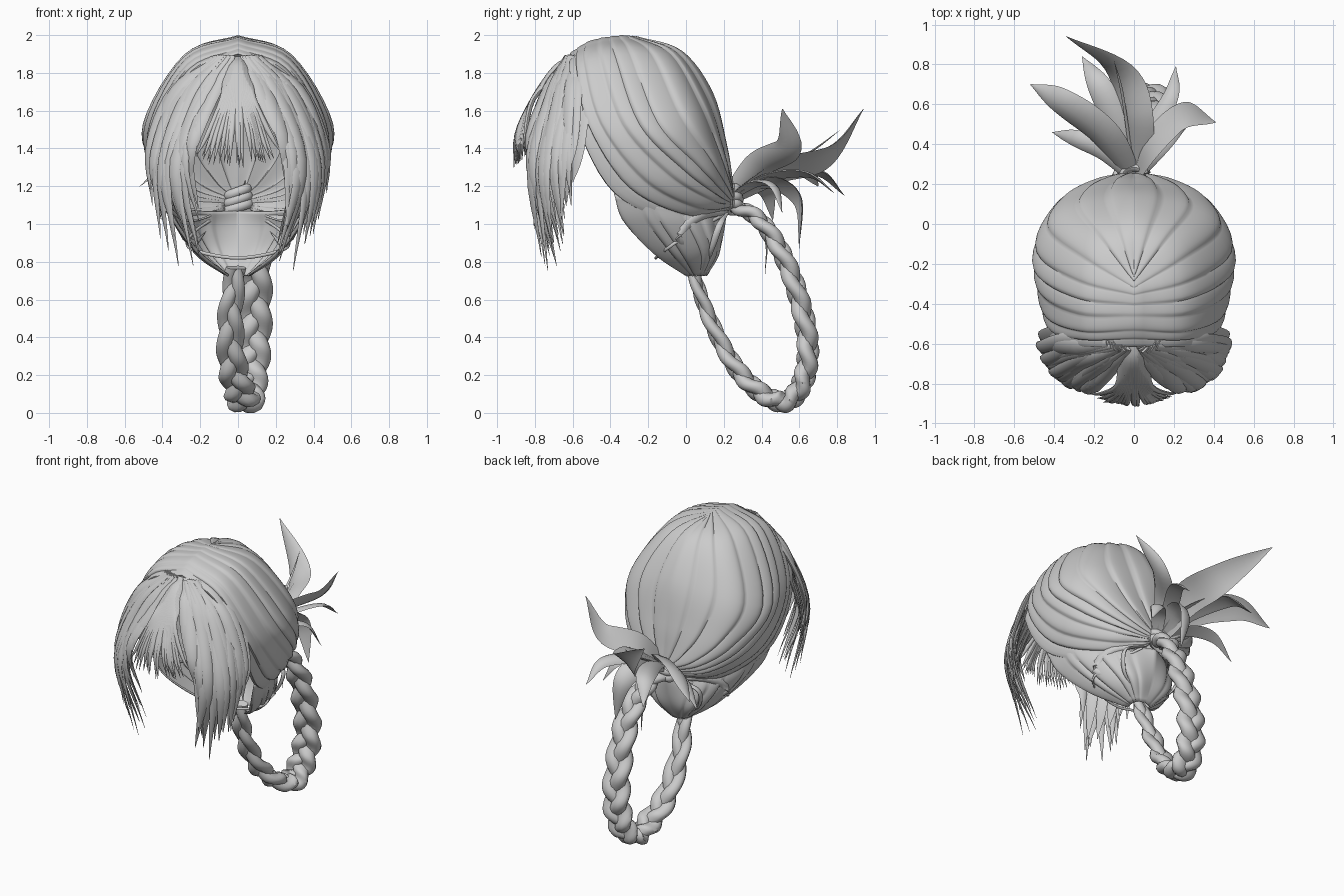
import bpy, bmesh, math, random
from mathutils import Vector as V

if "Cube" in bpy.data.objects:
    bpy.data.objects.remove(bpy.data.objects["Cube"])
random.seed(4)

hair = bpy.data.materials.new("hair grey")
hair.use_nodes = True
hair.diffuse_color = (0.6, 0.6, 0.6, 1)
hair.node_tree.nodes["Principled BSDF"].inputs["Base Color"].default_value = (0.6, 0.6, 0.6, 1)


def sample(pts, t):
    """Point on a smooth curve through pts, t from 0 to 1."""
    n = len(pts) - 1
    i = min(int(t * n), n - 1)
    f = t * n - i
    b, c = V(pts[i]), V(pts[i + 1])
    a = V(pts[i - 1]) if i > 0 else 2 * b - c
    d = V(pts[i + 2]) if i + 2 <= n else 2 * c - b
    return b + 0.5 * f * (c - a + f * (2 * a - 5 * b + 4 * c - d + f * (3 * (b - c) + d - a)))


def finish(bm, name):
    me = bpy.data.meshes.new(name)
    bm.to_mesh(me)
    bm.free()
    me.materials.append(hair)
    ob = bpy.data.objects.new(name, me)
    bpy.context.collection.objects.link(ob)
    bpy.ops.object.select_all(action="DESELECT")
    ob.select_set(True)
    bpy.context.view_layer.objects.active = ob
    bpy.ops.object.shade_smooth_by_angle(angle=math.radians(50))
    return ob


def loft(bm, rings):
    """Skin closed rings of points and cap both ends."""
    vs = [[bm.verts.new(p) for p in r] for r in rings]
    k = len(vs[0])
    faces = [bm.faces.new((a[j], a[(j + 1) % k], b[(j + 1) % k], b[j]))
             for a, b in zip(vs, vs[1:]) for j in range(k)]
    faces += [bm.faces.new(vs[0][::-1]), bm.faces.new(vs[-1])]
    bmesh.ops.recalc_face_normals(bm, faces=faces)


def leaf(t):
    return 0.2 + 0.8 * math.sin(math.pi * min(1, t * 0.95 + 0.05)) ** 0.8 if t < 0.5 else max(0.02, 1 - (2 * t - 1) ** 1.7)


def strand(t):
    return min(1, 0.45 + 2 * t) * max(0.04, 1 - t ** 3.5)


def lock(bm, pts, width, thick, across, shape=strand, cup=0.0, steps=16, sides=8):
    """Flattened tapering lock; across is its wide direction."""
    rings = []
    for i in range(steps + 1):
        t = i / steps
        p = sample(pts, t)
        tan = (sample(pts, min(1, t + 0.02)) - sample(pts, max(0, t - 0.02))).normalized()
        w = V(across)
        w = (w - tan * w.dot(tan)).normalized()
        n = tan.cross(w)
        s = shape(t)
        ring = []
        for j in range(sides):
            a = 2 * math.pi * j / sides
            c = math.cos(a)
            ring.append(p + (w * (c * width) + n * (math.sin(a) * thick + cup * width * c * c)) * s)
        rings.append(ring)
    loft(bm, rings)


def shell(name, guides, strands, height, centre, nu=80, nv=30):
    """Mirrored half shell swept through guide strands, with overlapping ridges."""
    bm = bmesh.new()
    edges = sorted([0, 1] + [(k + random.uniform(-0.4, 0.4)) / strands for k in range(1, strands)])
    grid = []
    for i in range(nu + 1):
        u = i / nu
        k = max(j for j in range(strands) if edges[j] <= u)
        f = (u - edges[k]) / (edges[k + 1] - edges[k])
        ridge = height * (math.sin(math.pi * f ** 0.5) ** 0.8 if 0 < f < 1 else 0)
        row = []
        for j in range(nv + 1):
            v = j / nv
            p = sample([sample(g, v) for g in guides], u)
            out = (p - V(centre)).normalized()
            p += out * ridge * (0.2 + 0.8 * math.sin(math.pi * v))
            p.x = max(0, p.x)
            row.append(bm.verts.new(p))
        grid.append(row)
    for a, b in zip(grid, grid[1:]):
        for j in range(nv):
            bm.faces.new((a[j], a[j + 1], b[j + 1], b[j]))
    bmesh.ops.remove_doubles(bm, verts=bm.verts, dist=0.0005)
    bmesh.ops.recalc_face_normals(bm, faces=bm.faces)
    ob = finish(bm, name)
    ob.modifiers.new("mirror", "MIRROR")
    m = ob.modifiers.new("thickness", "SOLIDIFY")
    m.thickness, m.offset = 0.01, 0


# Main cap, swept from the parting to the tie at the back
shell("hair_cap", [
    [(0, -.61, 1.9), (.24, -.61, 1.8), (.4, -.57, 1.52), (.39, -.38, 1.17), (.27, -.05, 1.02), (.07, .22, 1.07)],
    [(0, -.5, 1.965), (.27, -.5, 1.86), (.45, -.4, 1.53), (.44, -.16, 1.25), (.28, .1, 1.11), (.06, .24, 1.1)],
    [(0, -.36, 1.99), (.27, -.3, 1.89), (.48, -.16, 1.53), (.4, .05, 1.31), (.24, .18, 1.18), (.05, .24, 1.12)],
    [(0, -.3, 1.99), (.2, -.11, 1.89), (.35, .04, 1.61), (.29, .15, 1.38), (.16, .22, 1.22), (.04, .25, 1.14)],
    [(0, -.25, 1.985), (0, -.02, 1.91), (0, .14, 1.69), (0, .21, 1.42), (0, .235, 1.25), (0, .25, 1.14)],
], 9, 0.016, (0, -.2, 1.4))

# Nape hair gathered down into the braid root
shell("nape_hair", [
    [(.39, -.38, 1.16), (.33, -.33, 1.02), (.2, -.17, .85), (.05, 0, .73)],
    [(.35, -.15, 1.1), (.31, -.1, 1.0), (.2, .0, .84), (.06, .05, .73)],
    [(.2, .08, 1.07), (.2, .11, .98), (.14, .14, .85), (.05, .09, .73)],
    [(0, .21, 1.07), (0, .2, .98), (0, .17, .85), (0, .11, .73)],
], 6, 0.015, (0, -.1, 1.15), 48, 16)

# Side fringe curtains, from the temple round to the brow
fringe = [
    [(.14, -.59, 1.88), (.35, -.59, 1.7), (.47, -.61, 1.4), (.48, -.64, 1.12)],
    [(.1, -.61, 1.89), (.29, -.66, 1.68), (.42, -.73, 1.3), (.37, -.7, .92)],
    [(.06, -.62, 1.89), (.2, -.71, 1.69), (.32, -.81, 1.3), (.23, -.74, .8)],
    [(.03, -.62, 1.89), (.1, -.71, 1.75), (.2, -.83, 1.52), (.27, -.83, 1.29)],
]
for side, name in ((1, "left_fringe"), (-1, "right_fringe")):
    bm = bmesh.new()
    count = 19
    for i in range(count):
        s = i / (count - 1)
        pts = [sample([g[k] for g in fringe], s) for k in range(4)]
        pts[3] += V((random.uniform(-.03, .03), random.uniform(-.03, .05), random.uniform(-.04, .1)))
        for p in pts:
            p += V((0, random.uniform(-.015, .015), 0))
            p.x *= side
        lock(bm, pts, random.uniform(.032, .05), .016, (-.6 * side, -.8 + .6 * s, 0))
    # Shorter locks filling behind the curtain
    for i in range(5):
        pts = [sample([g[k] for g in fringe], i / 6) + V((-.02, .04, 0)) for k in range(4)]
        pts[3].z += .1
        lock(bm, [(p.x * side, p.y, p.z) for p in pts], .055, .01, (-.6 * side, -.8, 0))
    finish(bm, name)

# Centre fringe, a narrow ridged stem that fans into fine locks
bm = bmesh.new()
for i in range(23):
    s = i / 11 - 1
    j = random.uniform(-.015, .015)
    back = .05 * s * s
    lock(bm, [(.04 * s, -.6, 1.88), (.06 * s, -.69, 1.83 - back), (.08 * s, -.81, 1.66),
              (.16 * s + j, -.9 + back, 1.47), (.22 * s + j, -.9 + back + j, 1.31 + .05 * s * s + j)],
         .02, .015, (1, 0, 0))
finish(bm, "centre_fringe")

# Flicked ponytail leaves
root = (0, .22, 1.13)
bm = bmesh.new()
for width, across, pts in [
    (.11, (1, .1, .8), [(0, .5, 1.3), (-.08, .76, 1.38), (-.34, .94, 1.61)]),
    (.095, (.6, .5, .6), [(-.15, .44, 1.3), (-.36, .6, 1.33), (-.52, .7, 1.2)]),
    (.085, (-.4, .6, -.6), [(.09, .38, 1.3), (.26, .54, 1.4), (.41, .51, 1.61)]),
    (.05, (1, -.3, .4), [(.06, .42, 1.25), (.18, .64, 1.27), (.21, .79, 1.16)]),
    (.05, (.4, .8, .3), [(-.15, .36, 1.2), (-.3, .43, 1.17), (-.41, .46, 1.02)]),
    (.05, (.7, -.6, .2), [(.1, .36, 1.22), (.2, .47, 1.2), (.28, .51, 1.06)]),
    (.07, (1, .3, .2), [(-.06, .45, 1.25), (-.18, .7, 1.28), (-.26, .84, 1.15)]),
    (.07, (1, .3, .5), [(.03, .44, 1.23), (.07, .6, 1.13), (.12, .6, .87)]),
]:
    lock(bm, [root] + pts, width, .01, across, leaf, cup=.25, steps=22)
# Fine flyaway wisps
for tip in [(-.1, .82, 1.5), (.05, .42, .73)]:
    mid = V(root).lerp(V(tip), .55) + V((0, .08, .03))
    lock(bm, [root, mid, tip], .008, .006, (1, 0, 0))
finish(bm, "ponytail_leaves")

# Looped three-strand braid
path = [(-.01, .03, .77), (-.04, .12, .51), (-.03, .25, .26), (.01, .39, .11), (.04, .53, .06), (.06, .62, .17),
        (.08, .645, .36), (.09, .6, .6), (.09, .51, .84), (.06, .39, 1.02), (0, .25, 1.1)]
bm = bmesh.new()
steps, turns = 150, 4.5
for k in range(3):
    rings = []
    for i in range(steps + 1):
        t = i / steps
        p = sample(path, t)
        tan = (sample(path, min(1, t + .01)) - sample(path, max(0, t - .01))).normalized()
        w = (V((1, 0, 0)) - tan * tan.x).normalized()
        n = tan.cross(w)
        size = .5 + .55 * math.sin(math.pi * min(1, .05 + t * .85)) ** .9
        a = 2 * math.pi * (turns * t + k / 3)
        p += (w * .042 * math.sin(a) + n * .018 * math.sin(2 * a)) * size
        rings.append([p + (w * math.cos(b) * .054 + n * math.sin(b) * .042) * size
                      for b in (2 * math.pi * j / 10 for j in range(10))])
    loft(bm, rings)
finish(bm, "looped_braid")

# Hair wound around the tie
bm = bmesh.new()
for r, z in ((.065, 1.09), (.06, 1.13), (.055, 1.17)):
    ring = [(r * math.cos(a), .25 + .6 * r * math.sin(a), z + .02 * math.cos(a))
            for a in (2 * math.pi * j / 12 for j in range(13))]
    lock(bm, ring, .026, .02, (0, 0, 1), lambda t: 1, steps=28)
finish(bm, "tie_wrap")

# Thin strand slung under the nape and small side loops
bm = bmesh.new()
lock(bm, [(.1, .2, 1.05), (.24, .02, .95), (.25, -.1, .87), (0, -.16, .82),
          (-.25, -.1, .87), (-.24, .02, .95), (-.1, .2, 1.05)], .009, .007, (0, 0, 1), lambda t: 1, steps=48)
for s in (1, -1):
    lock(bm, [(.08 * s, .22, 1.06), (.24 * s, .08, 1.04), (.29 * s, -.04, .95), (.23 * s, .02, .9),
              (.17 * s, .14, .96)], .025, .01, (0, .3, 1), leaf)
    lock(bm, [(.08 * s, .22, 1.06), (.22 * s, .18, 1.0), (.2 * s, .14, .88), (.12 * s, .12, .8)],
         .018, .01, (0, 1, 0), leaf)
finish(bm, "loose_strands")
